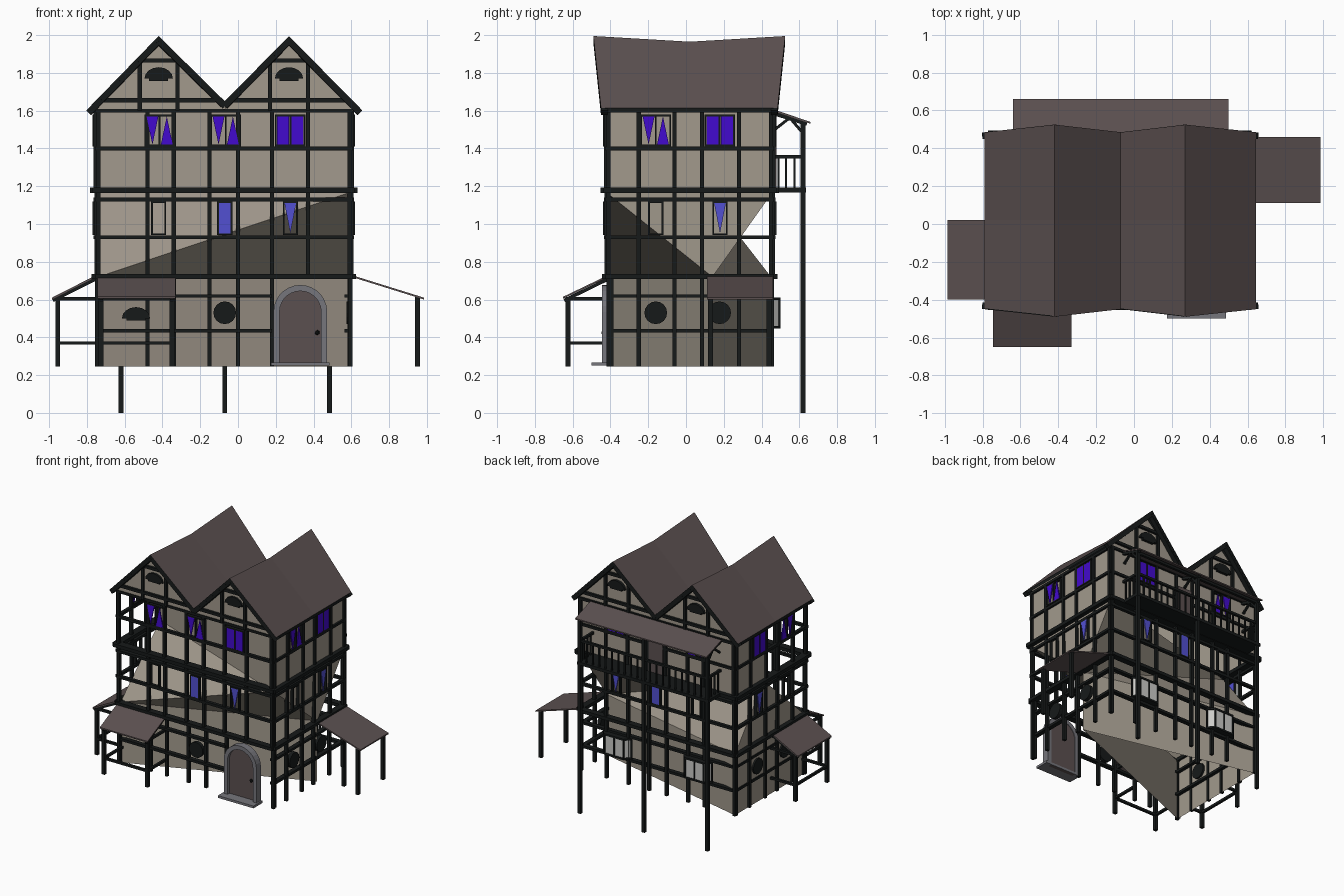
import bpy, bmesh, math
from mathutils import Vector, Matrix

if "Cube" in bpy.data.objects:
    bpy.data.objects.remove(bpy.data.objects["Cube"])


def mat(name, r, g, b):
    m = bpy.data.materials.new(name)
    m.diffuse_color = (r, g, b, 1)
    m.use_nodes = True
    m.node_tree.nodes["Principled BSDF"].inputs["Base Color"].default_value = m.diffuse_color
    return m


WALL = mat("plaster", .36, .32, .265)
BEAM = mat("black_timber", .008, .01, .01)
ROOF = mat("brown_roof", .105, .08, .08)
PURPLE = mat("purple_glass", .055, .003, .62)
BLUE = mat("blue_glass", .085, .08, .64)
STONE = mat("grey_stone", .18, .18, .20)
PALE = mat("pale_glass", .6, .6, .58)


def obj(name, bm, *mats):
    bmesh.ops.recalc_face_normals(bm, faces=bm.faces)
    me = bpy.data.meshes.new(name)
    bm.to_mesh(me)
    bm.free()
    for m in mats:
        me.materials.append(m)
    o = bpy.data.objects.new(name, me)
    bpy.context.collection.objects.link(o)
    return o


def box(bm, x0, x1, y0, y1, z0, z1):
    s = Matrix.Diagonal((x1 - x0, y1 - y0, z1 - z0, 1))
    bmesh.ops.create_cube(bm, size=1, matrix=Matrix.Translation(((x0 + x1) / 2, (y0 + y1) / 2, (z0 + z1) / 2)) @ s)


def bar(bm, a, b, w=.025):
    a, b = Vector(a), Vector(b)
    d = b - a
    bmesh.ops.create_cube(bm, size=1, matrix=Matrix.Translation((a + b) / 2)
                          @ d.to_track_quat('Z', 'Y').to_matrix().to_4x4() @ Matrix.Diagonal((w, w, d.length, 1)))


def prism(bm, pts, off, caps=True):
    """Polygon pts swept by vector off."""
    off = Vector(off)
    a = [bm.verts.new(p) for p in pts]
    b = [bm.verts.new(Vector(p) + off) for p in pts]
    n = len(pts)
    if caps:
        bm.faces.new(a)
        bm.faces.new(b[::-1])
    for i in range(n):
        bm.faces.new((a[i], b[i], b[(i + 1) % n], a[(i + 1) % n]))


# Sides of the house: map (along, outward depth, height) to a position
XL, XR, YF, YB = -.745, .595, -.415, .455


def side(s, u, d, z):
    return {'F': (u, YF - d, z), 'B': (u, YB + d, z), 'R': (XR + d, u, z), 'L': (XL - d, u, z)}[s]


def plate(bm, s, pts, d0, d1):
    a = Vector(side(s, 0, d0, 0))
    prism(bm, [side(s, u, d0, z) for u, z in pts], Vector(side(s, 0, d1, 0)) - a)


def rect(u0, u1, z0, z1):
    return [(u0, z0), (u1, z0), (u1, z1), (u0, z1)]


# Plaster walls: lower storeys are an open, twisted stack of triangular plans
def tri_ring(bm, pts, z):
    return [bm.verts.new((x, y, z)) for x, y in pts]


bm = bmesh.new()
left_plan = [(-.74, -.4), (-.74, .45), (.59, .14)]
g = tri_ring(bm, left_plan, .245)
b = tri_ring(bm, left_plan, .72)
t = tri_ring(bm, [(.6, -.425), (.6, .46), (-.745, .1)], 1.17)
for i in range(3):
    bm.faces.new((g[i], g[(i + 1) % 3], b[(i + 1) % 3], b[i]))
for f in ((b[0], b[2], t[0]), (b[0], t[0], t[2]), (b[2], t[1], t[0]),
          (b[0], t[2], b[1]), (b[1], t[2], b[2]), (b[2], t[2], t[1])):
    bm.faces.new(f)
obj("lower_walls", bm, WALL)
bm = bmesh.new()
prism(bm, [(.6, -.425, 1.17), (.6, .46, 1.17), (-.75, .46, 1.17), (-.75, .1, 1.17)], (0, 0, .45), False)
obj("upper_walls", bm, WALL)

# Gable infill panels
PEAKS = (-.42, .27)
bm = bmesh.new()
for x in PEAKS:
    for y in (-.43, .45):
        prism(bm, [(x - .34, y, 1.6), (x + .34, y, 1.6), (x + .34, y, 1.63), (x, y, 1.96), (x - .34, y, 1.63)], (0, .01, 0))
obj("gable_walls", bm, WALL)

# Twin sagging roof, dark underneath
bm = bmesh.new()
prof = [(-.79, 1.615, 0), (-.42, 1.995, .04), (-.07, 1.65, 0), (.27, 1.995, .04), (.645, 1.615, 0)]
rows = [[bm.verts.new((x, y + k * e, z - (.03 * e / .04 if k == 0 else 0))) for x, z, e in prof]
        for y, k in ((-.45, -1), (.02, 0), (.485, 1))]
for r0, r1 in zip(rows, rows[1:]):
    for i in range(4):
        bm.faces.new((r0[i], r0[i + 1], r1[i + 1], r1[i]))
top = bm.faces[:]
ret = bmesh.ops.extrude_face_region(bm, geom=top, use_keep_orig=True)
bmesh.ops.translate(bm, verts=[v for v in ret['geom'] if isinstance(v, bmesh.types.BMVert)], vec=(0, 0, -.025))
bmesh.ops.recalc_face_normals(bm, faces=bm.faces)
for f in bm.faces:
    f.material_index = 0 if f.normal.z > .1 else 1
obj("roof", bm, ROOF, BEAM)

# Barge boards and gable timbers
bm = bmesh.new()
for (x0, z0, e0), (x1, z1, e1) in zip(prof, prof[1:]):
    for y, k in ((-.432, -1), (.467, 1)):
        bar(bm, (x0, y + k * e0, z0 - .026), (x1, y + k * e1, z1 - .026), .034)
for x in PEAKS:
    for y in (-.437, .467):
        for dx in (-.1, .1):
            bar(bm, (x + dx, y, 1.6), (x + dx, y, 1.86), .022)
        bar(bm, (x - .11, y, 1.865), (x + .11, y, 1.865), .022)
        bar(bm, (x - .3, y, 1.655), (x + .3, y, 1.655), .022)
obj("gable_timbers", bm, BEAM)

# Half-timber frame on all sides
COLS = {'F': (-.74, -.48, -.34, -.15, 0, .18, .37, .59), 'R': (-.41, -.25, -.06, .085, .28, .45)}
COLS['B'], COLS['L'] = COLS['F'], COLS['R']
bm = bmesh.new()
for s, cols in COLS.items():
    lo, hi = cols[0] - .015, cols[-1] + .015
    for c in cols:
        gd = -.02 if s == 'F' else 0
        if not (s == 'F' and c == .37):
            plate(bm, s, rect(c - .011, c + .011, .245, .72), gd - .012, gd + .012)
        plate(bm, s, rect(c - .011, c + .011, .72, 1.18), -.008, .016)
        plate(bm, s, rect(c - .011, c + .011, 1.18, 1.605), -.005, .02)
    for z in (.93, 1.13, 1.4, 1.6):
        plate(bm, s, rect(lo, hi, z - .01, z + .01), -.006, .02)
    plate(bm, s, rect(lo - .015, hi + .015, 1.165, 1.192), -.02, .038)
    plate(bm, s, rect(lo, hi, .71, .735), -.02, .03)
    end = .18 if s == 'F' else cols[-1]
    plate(bm, s, rect(cols[0], end, .425, .445), -.03, .004)
    plate(bm, s, rect(cols[0], end, .61, .628), -.03, .004)
obj("timber_frame", bm, BEAM)

# Windows: frames plus full, down-pointing or up-pointing panes
frames, purple, blue = bmesh.new(), bmesh.new(), bmesh.new()


def pane(bm, s, u, z0, z1, w, kind):
    h = w / 2
    pts = {'full': rect(u - h, u + h, z0, z1), 'down': [(u - h, z1), (u + h, z1), (u, z0)],
           'up': [(u - h, z0), (u + h, z0), (u, z1)]}.get(kind)
    if pts:
        plate(bm, s, pts, .015, .0235)


def frame(s, u, z0, z1, w, t=.012):
    for r in (rect(u - w - t, u - w, z0 - t, z1 + t), rect(u + w, u + w + t, z0 - t, z1 + t),
              rect(u - w, u + w, z0 - t, z0), rect(u - w, u + w, z1, z1 + t)):
        plate(frames, s, r, 0, .024)


def pair(s, u, whole):
    frame(s, u, 1.42, 1.57, .072, .009)
    plate(frames, s, rect(u - .005, u + .005, 1.42, 1.57), 0, .024)
    for du, k in ((-.038, 'down'), (.038, 'up')):
        pane(purple, s, u + du, 1.42, 1.57, .063, 'full' if whole else k)


def single(s, u, kind):
    frame(s, u, .95, 1.11, .031, .009)
    pane(blue, s, u, .95, 1.11, .062, kind)


for s, u, whole in (('F', -.415, 0), ('F', -.065, 0), ('F', .277, 1), ('R', -.16, 0), ('R', .178, 1),
                    ('L', -.16, 0), ('L', .178, 1), ('B', -.42, 0), ('B', .277, 1)):
    pair(s, u, whole)
for s, u, k in (('F', -.42, ''), ('F', -.07, 'full'), ('F', .277, 'down'), ('R', -.16, ''), ('R', .18, 'down'),
                ('L', -.16, ''), ('L', .18, 'down'), ('B', -.42, ''), ('B', -.07, 'full'), ('B', .277, 'down')):
    single(s, u, k)


# Round ground-floor windows and fan ornaments
def arc(u, z, r, a0, a1, n, sz=1):
    return [(u + r * math.cos(a0 + (a1 - a0) * i / n), z + sz * r * math.sin(a0 + (a1 - a0) * i / n)) for i in range(n + 1)]


for s, u in (('F', -.07), ('R', -.16), ('R', .178), ('L', -.16), ('L', .178)):
    plate(frames, s, arc(u, .53, .06, 0, math.tau * 15 / 16, 15), -.02, .008)
for s, u, z in (('F', -.42, 1.77), ('F', .27, 1.77), ('B', -.42, 1.77), ('B', .27, 1.77), ('F', -.54, .5)):
    plate(frames, s, arc(u, z, .075, 0, math.pi, 8, .8), .01, .03)
    plate(frames, s, rect(u - .05, u + .05, z - .012, z), .01, .03)
obj("window_frames", frames, BEAM)
obj("purple_panes", purple, PURPLE)
obj("blue_panes", blue, BLUE)

# Arched front door with stone surround and step
bm = bmesh.new()
DX = .33
outer = [(DX + .142, .25)] + arc(DX, .535, .142, 0, math.pi, 14) + [(DX - .142, .25)]
inner = [(DX + .11, .25)] + arc(DX, .535, .11, 0, math.pi, 14) + [(DX - .11, .25)]
for i in range(len(outer) - 1):
    plate(bm, 'F', [outer[i], outer[i + 1], inner[i + 1], inner[i]], -.025, .03)
box(bm, .175, .485, -.5, -.39, .25, .268)
obj("door_surround", bm, STONE)
bm = bmesh.new()
plate(bm, 'F', inner, -.02, .005)
plate(bm, 'B', rect(-.13, -.01, 1.19, 1.5), 0, .024)
obj("doors", bm, ROOF)
bm = bmesh.new()
bmesh.ops.create_icosphere(bm, subdivisions=1, radius=.014, matrix=Matrix.Translation((.42, -.435, .425)))
obj("door_knob", bm, BEAM)

# Lean-to canopies and the balcony roof
bm = bmesh.new()
prism(bm, [(-.74, -.4, .735), (-.74, .02, .735), (-.985, .02, .61), (-.985, -.4, .61)], (0, 0, -.01))
prism(bm, [(.6, .11, .73), (.6, .46, .73), (.985, .46, .61), (.985, .11, .61)], (0, 0, -.01))
prism(bm, [(-.745, -.4, .735), (-.33, -.4, .735), (-.33, -.65, .615), (-.745, -.65, .615)], (0, 0, -.01))
prism(bm, [(-.64, .44, 1.615), (.5, .44, 1.615), (.5, .66, 1.54), (-.64, .66, 1.54)], (0, 0, -.01))
obj("canopies", bm, ROOF)

# Canopy posts, rafters and rails
bm = bmesh.new()
for y in (-.385, .005):
    bar(bm, (-.955, y, .245), (-.955, y, .61))
    bar(bm, (-.74, y, .715), (-.98, y, .595), .018)
    for z in (.37, .605):
        bar(bm, (-.955, y, z), (-.74, y, z), .018)
for x in (-.725, -.35):
    bar(bm, (x, -.625, .245), (x, -.625, .61))
    bar(bm, (x, -.4, .715), (x, -.645, .595), .018)
    for z in (.37, .605):
        bar(bm, (x, -.625, z), (x, -.4, z), .018)
for z in (.37, .605):
    bar(bm, (-.955, -.385, z), (-.955, .005, z), .018)
    bar(bm, (-.725, -.625, z), (-.35, -.625, z), .018)
for y in (.13, .44):
    bar(bm, (.95, y, .245), (.95, y, .615))
obj("canopy_posts", bm, BEAM)

# Rear balcony: tall posts, deck, railing, rafters and braces
bm = bmesh.new()
for x in (-.62, -.07, .485):
    bar(bm, (x, .62, 0), (x, .62, 1.54))
    bar(bm, (x, .45, 1.59), (x, .64, 1.53), .02)
    bar(bm, (x, .47, 1.5), (x, .54, 1.555), .015)
    bar(bm, (x, .62, 1.48), (x, .56, 1.55), .015)
box(bm, -.64, .5, .45, .635, 1.168, 1.192)
bar(bm, (-.62, .62, 1.525), (.485, .62, 1.525), .02)
bar(bm, (-.62, .62, 1.355), (.485, .62, 1.355), .018)
for i in range(1, 20):
    x = -.62 + 1.105 * i / 20
    bar(bm, (x, .62, 1.19), (x, .62, 1.355), .011)
for x in (-.62, .485):
    bar(bm, (x, .46, 1.355), (x, .62, 1.355), .018)
    for y in (.49, .53, .575):
        bar(bm, (x, y, 1.19), (x, y, 1.355), .011)
obj("balcony", bm, BEAM)

# Rear bay windows
glass, trim = bmesh.new(), bmesh.new()
for x in (-.42, .277):
    plan = [(x - .12, .45), (x + .12, .45), (x + .08, .495), (x - .08, .495)]
    prism(glass, [(*p, .46) for p in plan], (0, 0, .14))
    for z in (.447, .598):
        prism(trim, [(x + (px - x) * 1.07, py + (.006 if py > .47 else 0), z) for px, py in plan], (0, 0, .014))
    for px, py in plan + [(x, .495)]:
        bar(trim, (px, py, .45), (px, py, .61), .01)
obj("bay_glass", glass, PALE)
obj("bay_trim", trim, BEAM)
